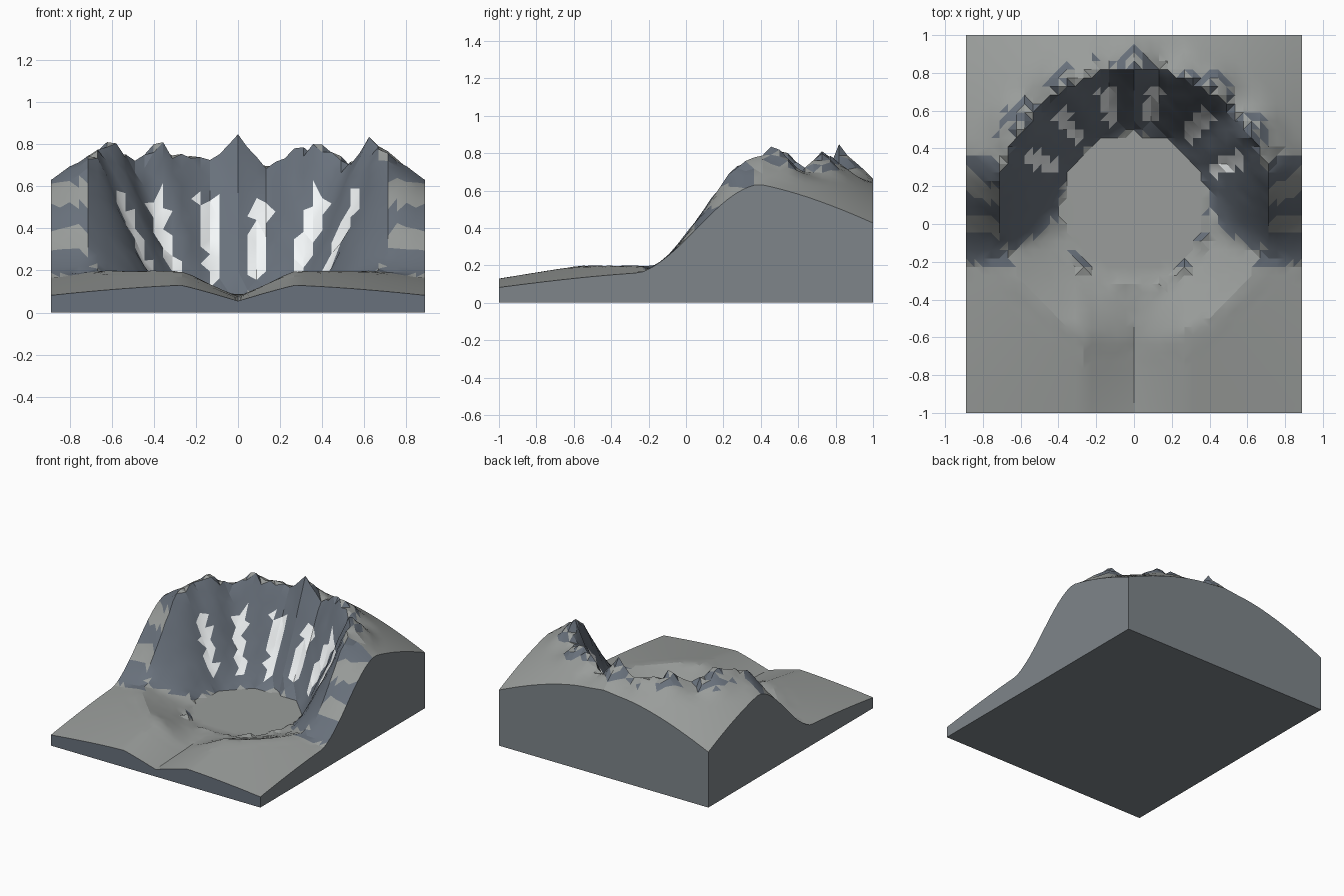
import bpy, bmesh, math, random

if "Cube" in bpy.data.objects:
    bpy.data.objects.remove(bpy.data.objects["Cube"])

random.seed(4)
NX, NY, HX, HY = 40, 44, 0.89, 1.0
CY, R_LAKE, R_RIM, LAKE_Z = 0.1, 0.40, 0.72, 0.075

# Crest heights around the back ridge: (degrees from +y, height)
CREST = [(-110, .77), (-75, .77), (-64, .785), (-55, .84), (-44, .70), (-31, .83),
         (-23, .755), (-18, .77), (-10, .715), (0, .84), (10.5, .70), (16, .72),
         (22, .79), (29, .79), (33, .82), (44, .715), (50, .74), (58, .84),
         (75, .765), (110, .77)]
GULLIES = [-65, -40, -14, 10.5, 38, 66]


def crest(a):
    for (a0, h0), (a1, h1) in zip(CREST, CREST[1:]):
        if a0 <= a <= a1:
            return h0 + (h1 - h0) * (a - a0) / (a1 - a0)
    return .77


def ramp(t):
    t = max(0, min(1, t))
    return .5 * t + .5 * t * t * (3 - 2 * t)


def polar(x, y):
    return math.hypot(x, y - CY), math.degrees(math.atan2(x, y - CY))


def height(x, y):
    r, a = polar(x, y)
    s = ramp((111 - abs(a)) / 39)            # 1 = high back wall, 0 = low front lip
    peak = (crest(a) - .77) * s
    if r >= R_RIM:                           # outer slopes
        back = .77 - .63 * (r - R_RIM)
        front = .20 - .17 * (r - R_RIM)
        z = front + (back - front) * s + peak * max(0, 1 - (r - R_RIM) / .2)
    else:                                    # inner bowl wall
        t = max(0, (r - R_LAKE) / (R_RIM - R_LAKE))
        rim = .20 + .57 * s + peak
        z = LAKE_Z + (rim - LAKE_Z) * t
        gully = max(max(0, 1 - abs(a - g) / 9) for g in GULLIES)
        z -= .04 * s * gully * 4 * t * (1 - t)
        if R_LAKE < r < R_LAKE + .04:        # broken stones on the shore
            z += random.uniform(0, .03)
    # outlet stream valley through the lip
    if y < -.3 and abs(x) < .27:
        bed = .075 + .05 * (y + .6)
        if bed < z:
            z = bed + (z - bed) * abs(x) / .27
    if R_LAKE + .02 < r < R_RIM + .1 and abs(x) < HX - .01:
        z += random.uniform(-.012, .012) * (.15 + s)
    return max(z, LAKE_Z if r < R_RIM else .05)


def material(name, c):
    m = bpy.data.materials.new(name)
    m.diffuse_color = (*c, 1)
    m.use_nodes = True
    m.node_tree.nodes["Principled BSDF"].inputs["Base Color"].default_value = m.diffuse_color
    return m


# Terrain surface
bm = bmesh.new()
bmesh.ops.create_grid(bm, x_segments=NX, y_segments=NY, size=1)
for v in bm.verts:
    x, y = v.co.x * HX, v.co.y * HY
    v.co = (x, y, height(x, y))
bmesh.ops.triangulate(bm, faces=bm.faces[:])
bm.normal_update()

# Snow in the gullies, bare rock on the wall, crest and shoulder bands
for f in bm.faces:
    c = f.calc_center_median()
    r, a = polar(c.x, c.y)
    if .44 < r < .63 and any(abs(a - g) < 4.5 for g in GULLIES):
        f.material_index = 2
    elif c.y < -.22:
        continue
    elif r < R_RIM and f.normal.z < .8:
        f.material_index = 1
    elif r < .86 and f.normal.z < .72 and abs(a) < 65:
        f.material_index = 1
    elif r > R_RIM and c.y < .37 and math.sin((c.z - .18) * 28.5) > 0:
        f.material_index = 1

# Skirt and base of the block
rim_edges = [e for e in bm.edges if e.is_boundary]
ext = bmesh.ops.extrude_edge_only(bm, edges=rim_edges)
for g in ext["geom"]:
    if isinstance(g, bmesh.types.BMVert):
        g.co.z = 0
    elif isinstance(g, bmesh.types.BMFace):
        front = g.calc_center_median().y < -HY + .001
        g.material_index = 1 if front else 3
low = [g for g in ext["geom"] if isinstance(g, bmesh.types.BMEdge)
       and all(abs(v.co.z) < 1e-6 for v in g.verts)]
for f in bmesh.ops.contextual_create(bm, geom=low)["faces"]:
    f.material_index = 3
bmesh.ops.recalc_face_normals(bm, faces=bm.faces[:])

me = bpy.data.meshes.new("mountain_bowl")
bm.to_mesh(me)
bm.free()
for m in (material("ground", (.32, .335, .325)), material("rock", (.14, .165, .20)),
          material("snow", (.92, .95, .96)), material("bedrock", (.21, .235, .255))):
    me.materials.append(m)
ob = bpy.data.objects.new("mountain_bowl", me)
bpy.context.collection.objects.link(ob)
bpy.context.view_layer.objects.active = ob
ob.select_set(True)
bpy.ops.object.shade_smooth_by_angle(angle=math.radians(20))
